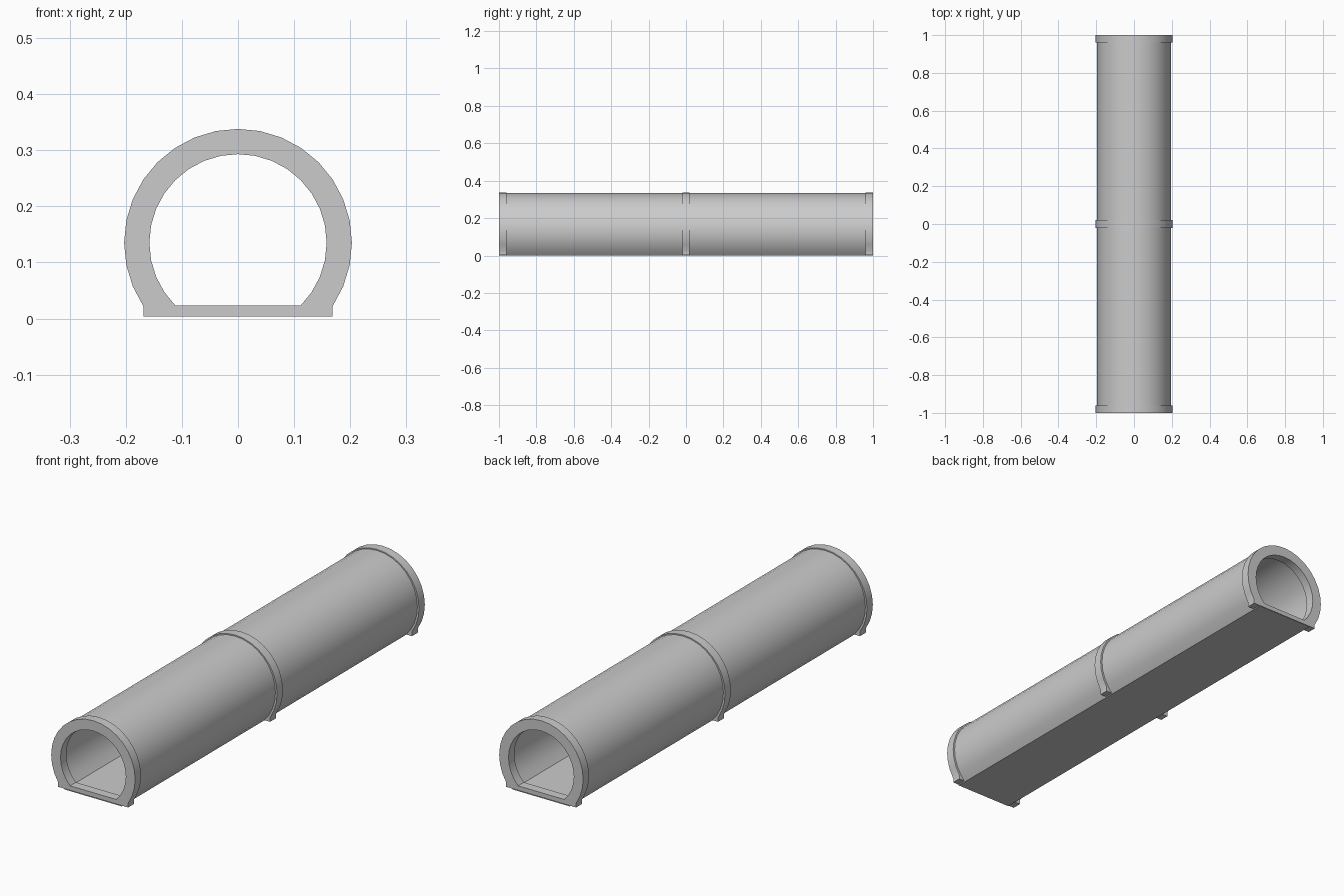
import bpy, bmesh
from math import sin, cos, radians

if "Cube" in bpy.data.objects:
    bpy.data.objects.remove(bpy.data.objects["Cube"])

STEP = 11.25  # 32-sided circles


def arc(r, cz, start, end):
    n = round((end - start) / STEP)
    return [(r * cos(radians(start + i * STEP)), cz + r * sin(radians(start + i * STEP)))
            for i in range(n + 1)]


def finish(name, bm, recalc=True):
    if recalc:
        bmesh.ops.recalc_face_normals(bm, faces=bm.faces[:])
    mesh = bpy.data.meshes.new(name)
    bm.to_mesh(mesh)
    bm.free()
    obj = bpy.data.objects.new(name, mesh)
    bpy.context.collection.objects.link(obj)
    bpy.context.view_layer.objects.active = obj
    obj.select_set(True)
    bpy.ops.object.shade_smooth_by_angle(angle=radians(30))
    obj.select_set(False)


def collar(name, y0, y1):
    # Outer outline with square feet, paired point for point with the inner opening
    outer = arc(0.203, 0.135, -33.75, 213.75)
    foot = outer[0][0]
    outer = [(foot, 0.0036)] + outer + [(-foot, 0.0036)]
    inner = arc(0.158, 0.135, -45, 225)
    bm = bmesh.new()
    loops = [[bm.verts.new((x, y, z)) for x, z in pts]
             for pts, y in ((outer, y0), (outer, y1), (inner, y1), (inner, y0))]
    n = len(outer)
    for k in range(4):
        a, b = loops[k], loops[(k + 1) % 4]
        for i in range(n):
            j = (i + 1) % n
            bm.faces.new((a[i], a[j], b[j], b[i]))
    finish(name, bm)


def tube(name, y0, y1):
    # Thin open-ended shell with a flat floor
    pts = arc(0.195, 0.138, -45, 225)
    bm = bmesh.new()
    a = [bm.verts.new((x, y0, max(z, 0))) for x, z in pts]
    b = [bm.verts.new((x, y1, max(z, 0))) for x, z in pts]
    for i in range(len(pts)):
        j = (i + 1) % len(pts)
        bm.faces.new((a[i], a[j], b[j], b[i]))
    finish(name, bm, recalc=False)


# Two tunnel sections
tube("front_tube", -1, 0)
tube("back_tube", 0, 1)

# Raised collars at the ends and the joint
collar("front_collar", -1, -0.96)
collar("middle_collar", -0.02, 0.02)
collar("back_collar", 0.96, 1)
